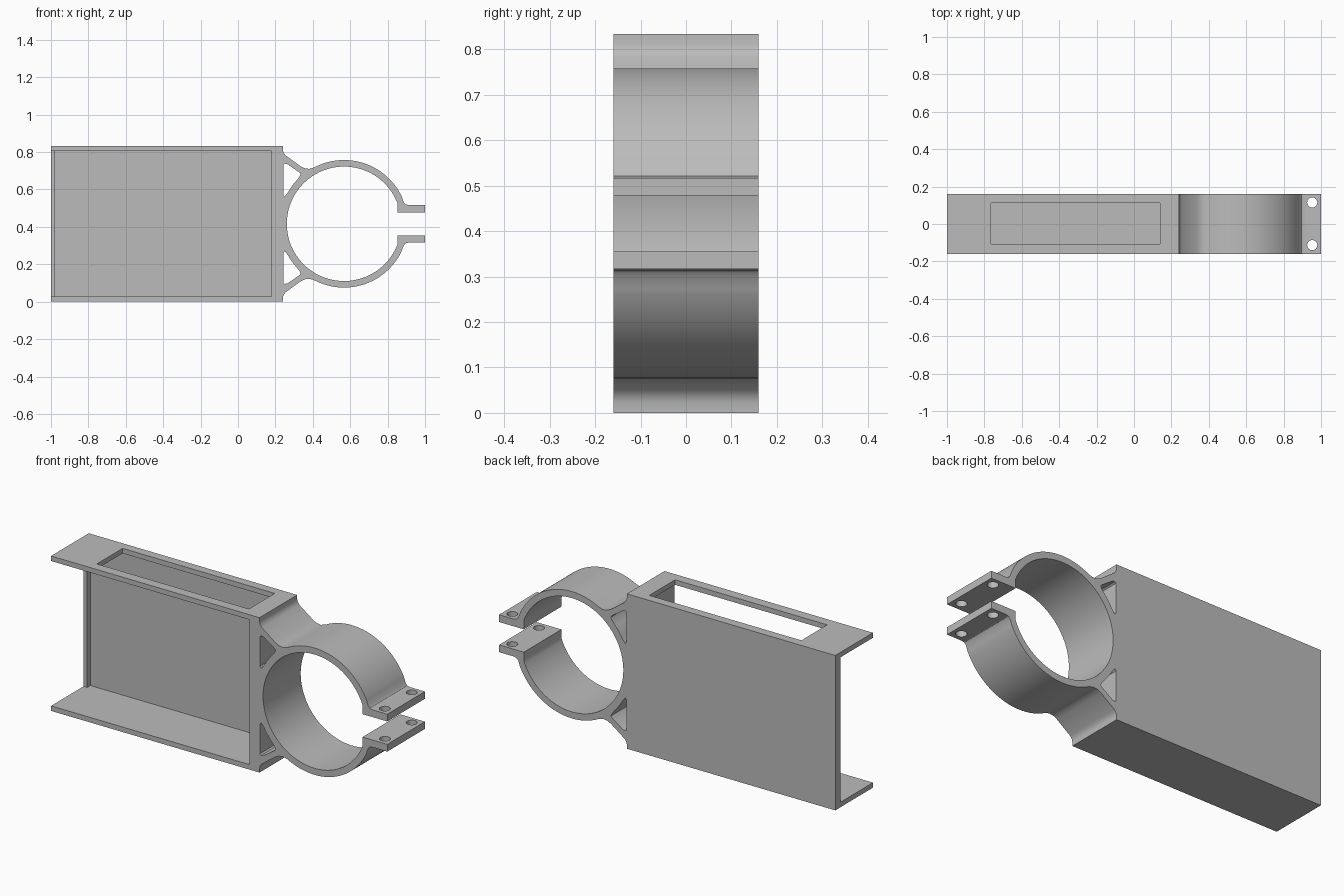
import bpy, bmesh
from math import sin, cos, radians
from mathutils import Matrix

if "Cube" in bpy.data.objects:
    bpy.data.objects.remove(bpy.data.objects["Cube"], do_unlink=True)

H, D = 0.833, 0.16            # height, half depth
MID = H / 2
WALL, RIM = 0.18, 0.027       # inner side of end wall, flange thickness
CX, R_OUT, R_IN = 0.567, 0.341, 0.306

grey = bpy.data.materials.new("plain grey")
grey.use_nodes = True
colour = (0.5, 0.5, 0.5, 1)
grey.diffuse_color = colour
grey.node_tree.nodes["Principled BSDF"].inputs["Base Color"].default_value = colour


def make(name, bm):
    bmesh.ops.recalc_face_normals(bm, faces=bm.faces)
    me = bpy.data.meshes.new(name)
    bm.to_mesh(me)
    bm.free()
    me.materials.append(grey)
    ob = bpy.data.objects.new(name, me)
    bpy.context.collection.objects.link(ob)
    return ob


def prism(name, outline, half):
    """Extrude an x-z outline along y."""
    bm = bmesh.new()
    face = bm.faces.new([bm.verts.new((x, -half, z)) for x, z in outline])
    side = bmesh.ops.extrude_face_region(bm, geom=[face])["geom"]
    verts = [v for v in side if isinstance(v, bmesh.types.BMVert)]
    bmesh.ops.translate(bm, verts=verts, vec=(0, 2 * half, 0))
    return make(name, bm)


def box(name, x0, x1, y0, y1, z0, z1):
    ob = prism(name, [(x0, z0), (x1, z0), (x1, z1), (x0, z1)], (y1 - y0) / 2)
    ob.data.transform(Matrix.Translation((0, (y0 + y1) / 2, 0)))
    return ob


def arc(radius, start, end, steps):
    angles = [radians(start + (end - start) * i / steps) for i in range(steps + 1)]
    return [(CX + radius * cos(a), MID + radius * sin(a)) for a in angles]


def flip(points):
    return [(x, H - z) for x, z in reversed(points)]


# Flanges, end wall and split ring clamp: upper half outline, then mirrored
upper = [(WALL, H - RIM), (-1, H - RIM), (-1, H), (0.24, H),
         (0.24, 0.81), (0.244, 0.796), (0.254, 0.783),
         (0.335, 0.724), (0.355, 0.714), (0.38, 0.71), (0.405, 0.717)]
upper += arc(R_OUT, 114, 25, 36)
upper += [(0.886, 0.532), (0.896, 0.521), (0.912, 0.517),
          (1, 0.517), (1, 0.478), (0.853, 0.478)]
upper += arc(R_IN, 20.8, 180, 60)
frame = prism("clamp_frame", upper + flip(upper[:-1]), D)

# Cutters: triangular webs, ear bolt holes, top window
web = [(0.242, 0.732), (0.25, 0.738), (0.265, 0.735), (0.33, 0.69), (0.335, 0.682),
       (0.331, 0.672)] + arc(R_OUT + 0.003, 137.5, 151, 6) + [(0.25, 0.563), (0.242, 0.572)]
cutters = [prism("web_cutter", web, 0.3), prism("web_cutter", flip(web), 0.3),
           box("window_cutter", -0.765, 0.14, -0.107, 0.112, 0.6, 1)]
for y in (-0.113, 0.115):
    bm = bmesh.new()
    bmesh.ops.create_cone(bm, cap_ends=True, segments=32, radius1=0.027, radius2=0.027,
                          depth=0.6, matrix=Matrix.Translation((0.953, y, MID)))
    cutters.append(make("bolt_cutter", bm))
for c in cutters:
    c.hide_render = True
    mod = frame.modifiers.new("cut", 'BOOLEAN')
    mod.operation, mod.solver, mod.object = 'DIFFERENCE', 'EXACT', c

bpy.ops.object.select_all(action='DESELECT')
frame.select_set(True)
bpy.context.view_layer.objects.active = frame
bpy.ops.object.convert(target='MESH')
bpy.ops.object.shade_smooth_by_angle(angle=radians(30))
for c in cutters:
    bpy.data.objects.remove(c, do_unlink=True)

# Back panel and the small upright lip at its open end
box("back_panel", -1, WALL, 0.142, D, RIM, H - RIM)
box("end_lip", -1, -0.978, 0.115, 0.142, RIM, H - RIM)
